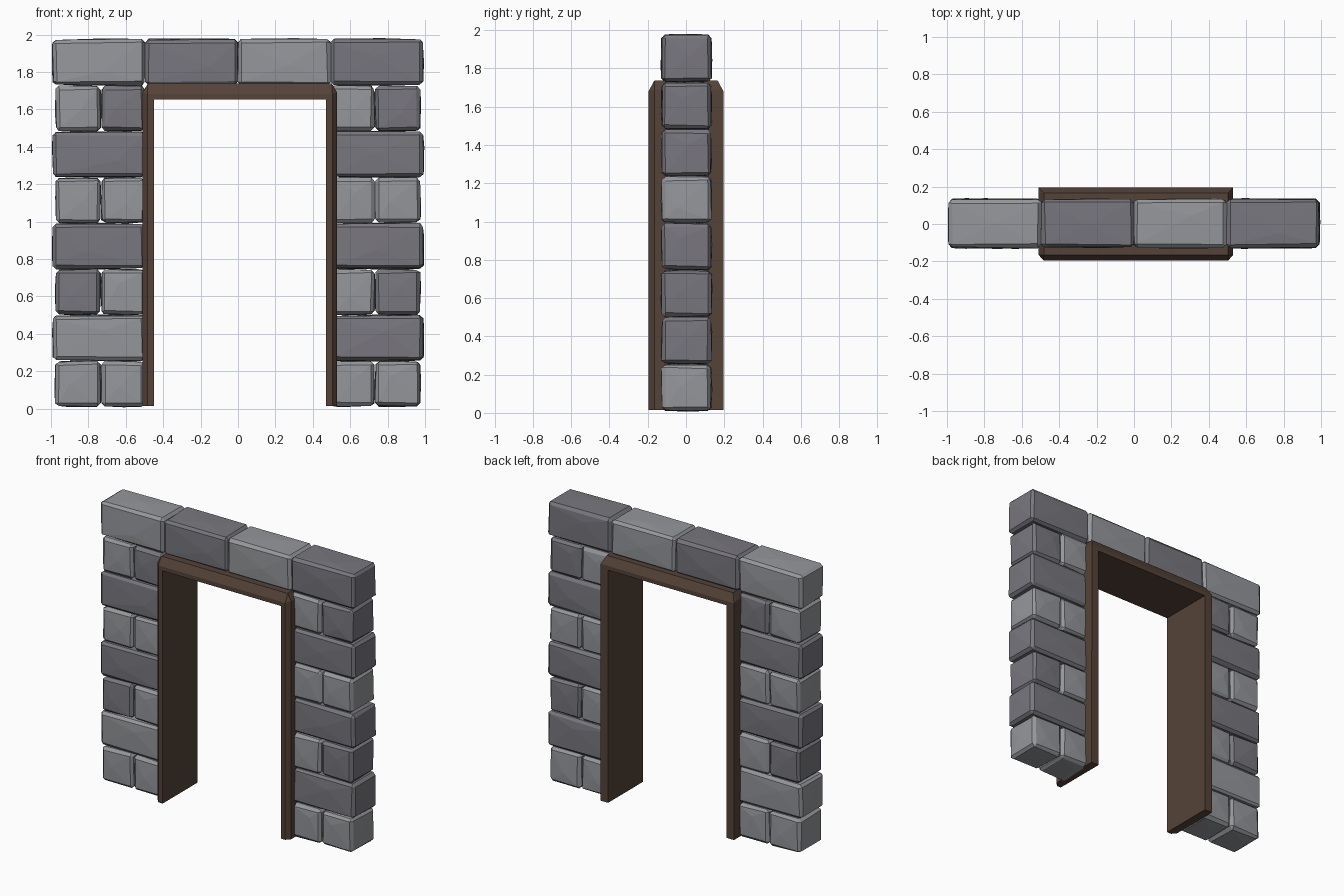
import bpy, bmesh, random
from mathutils import Vector

if "Cube" in bpy.data.objects:
    bpy.data.objects.remove(bpy.data.objects["Cube"])

random.seed(7)


def material(name, rgb):
    m = bpy.data.materials.new(name)
    m.diffuse_color = (*rgb, 1)
    m.use_nodes = True
    m.node_tree.nodes["Principled BSDF"].inputs["Base Color"].default_value = m.diffuse_color
    return m


LIGHT = material("light_stone", (0.30, 0.31, 0.33))
DARK = material("dark_stone", (0.19, 0.185, 0.21))
WOOD = material("wood", (0.09, 0.055, 0.04))


def add_object(name, bm, mat):
    bmesh.ops.recalc_face_normals(bm, faces=bm.faces)
    me = bpy.data.meshes.new(name)
    bm.to_mesh(me)
    bm.free()
    me.materials.append(mat)
    ob = bpy.data.objects.new(name, me)
    bpy.context.collection.objects.link(ob)
    return ob


# Rough-hewn block: chamfered box, faceted by off-centre poked faces
def stone(name, x0, x1, z0, z1, mat):
    bm = bmesh.new()
    bmesh.ops.create_cube(bm, size=1)
    size = Vector((x1 - x0, 0.258, z1 - z0))
    mid = Vector(((x0 + x1) / 2, 0.003, (z0 + z1) / 2))
    for v in bm.verts:
        v.co = Vector(a * b for a, b in zip(v.co, size)) + mid
    bmesh.ops.bevel(bm, geom=bm.edges[:], offset=0.018, segments=1,
                    affect='EDGES', profile=0.5)
    big = [f for f in bm.faces if f.calc_area() > 0.02]
    for v in bm.verts:
        v.co += Vector(random.uniform(-0.004, 0.004) for _ in range(3))
    poked = bmesh.ops.poke(bm, faces=big, offset=0.005)
    for v in poked["verts"]:
        off = v.co - mid
        axis = max(range(3), key=lambda i: abs(off[i]) / size[i])
        for i in range(3):
            if i != axis:
                v.co[i] += random.uniform(-0.22, 0.22) * size[i]
    add_object(name, bm, mat)


H, GAP = 0.2453, 0.003
TONES = {"L": LIGHT, "D": DARK}
# Tones of each course, outer to inner for the left pier, inner to outer for the right
left = ["LL", "L", "DL", "D", "LL", "D", "LD"]
right = ["LL", "D", "LD", "D", "LL", "D", "LD"]

# Piers: alternate courses of two short blocks and one long block
for side, courses in (("left", left), ("right", right)):
    for i, tones in enumerate(courses):
        z0, z1 = 0.01 + i * H + GAP, 0.01 + (i + 1) * H - GAP
        if len(tones) == 1:
            spans = [(-0.99, -0.497)]
        else:
            spans = [(-0.974, -0.735), (-0.729, -0.497)]
        if side == "right":
            spans = [(-b, -a) for a, b in reversed(spans)]
        for j, (span, t) in enumerate(zip(spans, tones)):
            stone(f"{side}_pier_stone_{i}_{j}", *span, z0, z1, TONES[t])

# Lintel: four long blocks
for i, t in enumerate("LDLD"):
    x = -0.99 + i * 0.495
    stone(f"lintel_stone_{i}", x + 0.001, x + 0.494, 0.01 + 7 * H + GAP, 1.974, TONES[t])

# Door frame: one arch-shaped outline lofted through the wall, chamfered at its edges
BASE, CX = 0.015, 0.01


def outline(xo, shoulder, xt, top):
    half = [(0.46, BASE), (0.46, 1.652)]
    outer = [(xo, BASE), (xo, shoulder), (xt, top)]
    pts = [(-x, z) for x, z in outer] + [(x, z) for x, z in reversed(outer)]
    pts += half + [(-x, z) for x, z in reversed(half)]
    return pts


rings = [
    (-0.195, outline(0.494, 1.68, 0.494, 1.682)),
    (-0.165, outline(0.52, 1.69, 0.492, 1.737)),
    (0.165, outline(0.52, 1.69, 0.492, 1.737)),
    (0.195, outline(0.52, 1.68, 0.518, 1.682)),
]
bm = bmesh.new()
loops = [[bm.verts.new((x + CX, y, z)) for x, z in pts] for y, pts in rings]
for a, b in zip(loops, loops[1:]):
    for k in range(len(a)):
        n = (k + 1) % len(a)
        bm.faces.new((a[k], a[n], b[n], b[k]))
bm.faces.new(loops[0])
bm.faces.new(loops[-1])
bmesh.ops.remove_doubles(bm, verts=bm.verts, dist=0.003)
add_object("door_frame", bm, WOOD)
